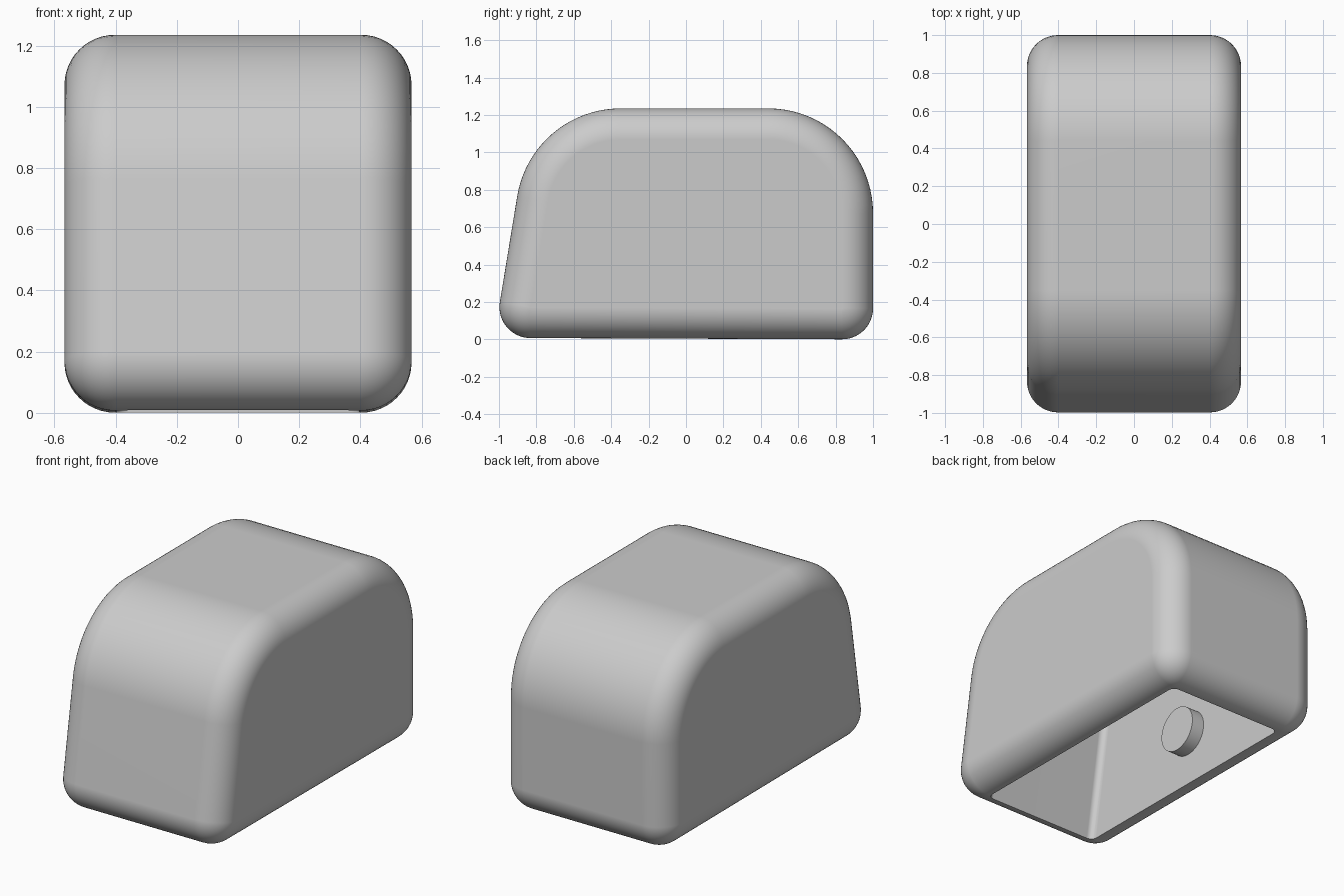
import bpy, bmesh
from math import sin, cos, tan, pi
from mathutils import Vector, Matrix

if "Cube" in bpy.data.objects:
    bpy.data.objects.remove(bpy.data.objects["Cube"])

grey = bpy.data.materials.new("light grey")
grey.use_nodes = True
colour = (0.6, 0.6, 0.6, 1)
grey.diffuse_color = colour
grey.node_tree.nodes["Principled BSDF"].inputs["Base Color"].default_value = colour


def side_polygon(inset, front_z, back_z):
    """Side outline corners (y, z): sloped front, flat top, upright back."""
    def front(z):
        return -1.028 + 0.164 * z + 1.013 * inset
    top, back = 1.235 - inset, 1 - inset
    return [Vector(p) for p in ((front(front_z), front_z), (back, back_z),
                                (back, top), (front(top), top))]


def rounded_outline(corners, radii, inset, steps=20):
    """Fillet each corner, then pull the outline inward by inset."""
    points = []
    for i, corner in enumerate(corners):
        before = (corners[i - 1] - corner).normalized()
        after = (corners[(i + 1) % len(corners)] - corner).normalized()
        half = before.angle(after) / 2
        r = radii[i]
        centre = corner + (before + after).normalized() * (r / sin(half))
        start = corner + before * (r / tan(half)) - centre
        sweep = pi - 2 * half
        for s in range(steps + 1):
            a = sweep * s / steps
            arm = Vector((start.x * cos(a) - start.y * sin(a),
                          start.x * sin(a) + start.y * cos(a)))
            points.append(centre + arm * ((r - inset) / r))
    return points


def add_object(name, bm):
    mesh = bpy.data.meshes.new(name)
    bm.to_mesh(mesh)
    bm.free()
    mesh.materials.append(grey)
    obj = bpy.data.objects.new(name, mesh)
    bpy.context.collection.objects.link(obj)
    return obj


def rounded_block(name, corners, radii, half_width, edge, steps=12):
    """Outline carried across x, with quarter-round edges on both sides."""
    bm = bmesh.new()
    rings = []
    angles = [pi / 2 * s / steps for s in range(steps + 1)]
    layers = [(-half_width + edge * (1 - sin(a)), edge * (1 - cos(a))) for a in reversed(angles)]
    layers = layers[::-1] if layers[0][0] > layers[-1][0] else layers
    # run from the middle of the left rounding to the flat side, then mirror
    left = [(x, d) for x, d in layers]
    left = [(-half_width + edge * (1 - cos(a)), edge * (1 - sin(a))) for a in angles]
    for x, d in left + [(-x, d) for x, d in reversed(left)]:
        rings.append([bm.verts.new((x, p.x, p.y))
                      for p in rounded_outline(corners, radii, d)])
    n = len(rings[0])
    for a, b in zip(rings, rings[1:]):
        for i in range(n):
            j = (i + 1) % n
            bm.faces.new((a[i], a[j], b[j], b[i]))
    bm.faces.new(rings[0])
    bm.faces.new(rings[-1])
    bmesh.ops.remove_doubles(bm, verts=bm.verts, dist=0.0002)
    bmesh.ops.recalc_face_normals(bm, faces=bm.faces)
    return add_object(name, bm)


def select(obj):
    bpy.ops.object.select_all(action='DESELECT')
    obj.select_set(True)
    bpy.context.view_layer.objects.active = obj


# Outer shell
shell = rounded_block("shell", side_polygon(0, 0.008, 0),
                      (0.166, 0.166, 0.56, 0.56), 0.567, 0.165)

# Hollow, open at the bottom
wall = 0.172
cavity = rounded_block("cavity_cutter", side_polygon(wall, -0.3, -0.3),
                       (0.05, 0.05, 0.39, 0.39), 0.567 - wall, 0.04, 6)
cavity.hide_render = True
cut = shell.modifiers.new("hollow", 'BOOLEAN')
cut.operation = 'DIFFERENCE'
cut.solver = 'EXACT'
cut.object = cavity
select(shell)
bpy.ops.object.modifier_apply(modifier=cut.name)
bpy.data.objects.remove(cavity)
bpy.ops.object.shade_smooth_by_angle(angle=pi / 6)
weighted = shell.modifiers.new("weighted_normals", 'WEIGHTED_NORMAL')
weighted.keep_sharp = True

# Round pegs on the inner side walls
for side, label in ((1, "left"), (-1, "right")):
    bm = bmesh.new()
    place = Matrix.Translation((side * 0.38, 0.02, 0.34)) @ Matrix.Rotation(pi / 2, 4, 'Y')
    bmesh.ops.create_cone(bm, cap_ends=True, segments=48, radius1=0.14,
                          radius2=0.14, depth=0.14, matrix=place)
    peg = add_object(label + "_inner_peg", bm)
    select(peg)
    bpy.ops.object.shade_smooth_by_angle(angle=pi / 6)
